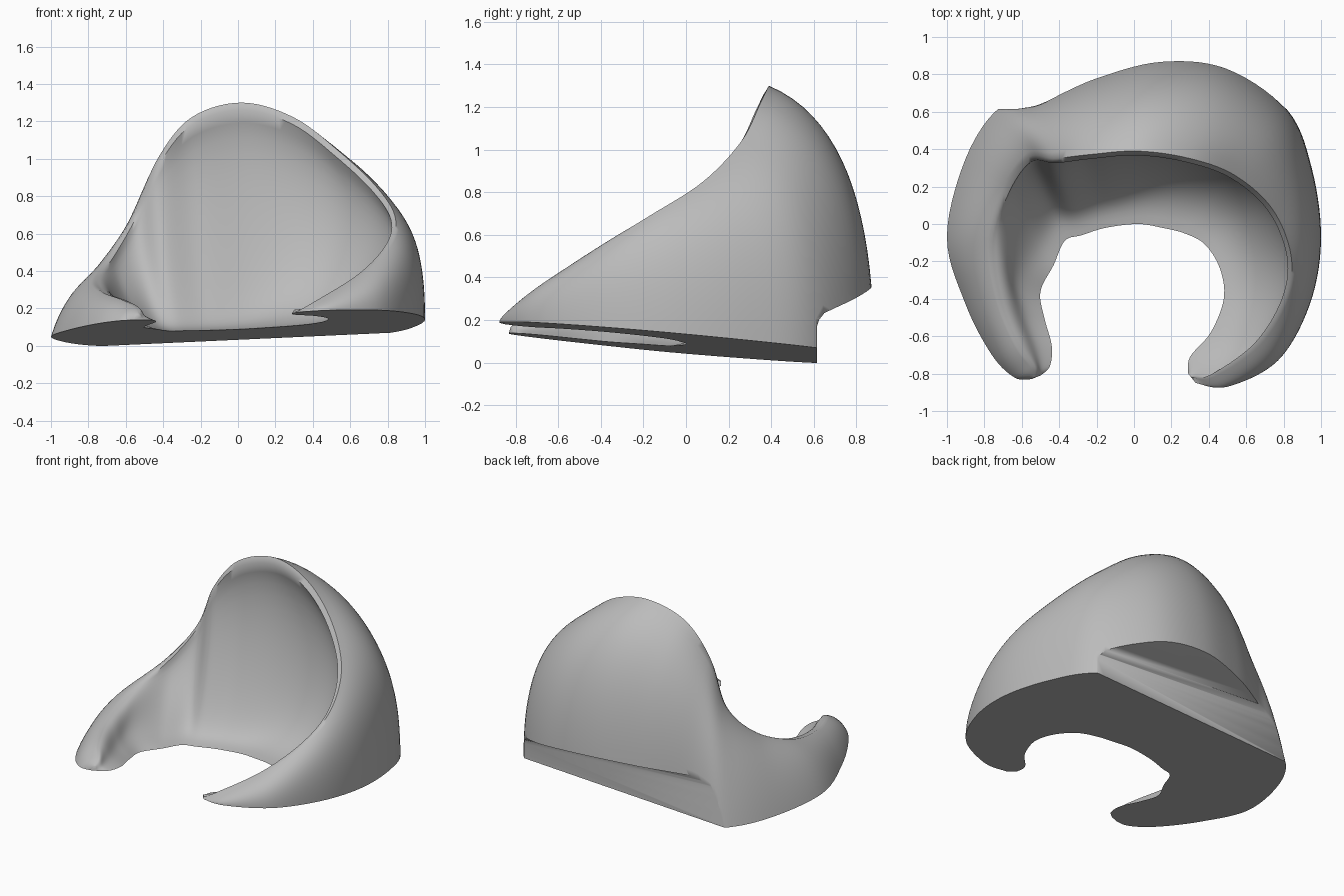
import bpy, bmesh
from mathutils import Vector

cube = bpy.data.objects.get("Cube")
if cube:
    bpy.data.objects.remove(cube, do_unlink=True)

STEPS = 7      # columns between neighbouring stations
ROWS = 20      # points up each wall

# Matching stations running from the left tip, around the back, to the right tip
OUTER = [(.33, -.85), (.5, -.87), (.77, -.73), (.94, -.43), (1, -.08), (.95, .3),
         (.82, .61), (.5, .84), (.15, .88), (-.2, .79), (-.5, .66), (-.72, .62),
         (-.9, .35), (-1, -.07), (-.9, -.43), (-.76, -.7), (-.64, -.82), (-.55, -.83)]
BORE = [(.29, -.8), (.3, -.71), (.41, -.58), (.48, -.4), (.46, -.24), (.38, -.11),
        (.27, -.05), (.15, -.02), (.02, 0), (-.15, -.02), (-.28, -.06), (-.37, -.09),
        (-.43, -.22), (-.5, -.36), (-.48, -.5), (-.44, -.65), (-.45, -.76), (-.5, -.81)]
RIM = [(.31, -.82, .18), (.42, -.81, .24), (.66, -.64, .39), (.81, -.4, .55),
       (.84, -.17, .69), (.74, .08, .85), (.54, .26, 1.04), (.3, .35, 1.22),
       (.02, .39, 1.3), (-.25, .37, 1.22), (-.43, .35, 1), (-.56, .36, .7),
       (-.68, .2, .49), (-.77, -.08, .36), (-.73, -.4, .29), (-.63, -.65, .25),
       (-.55, -.76, .21), (-.53, -.82, .17)]


def spline(points):
    """Smooth path through the stations."""
    pts = [Vector(p) for p in points]
    pts = [pts[0]] + pts + [pts[-1]]
    path = []
    for a, b, c, d in zip(pts, pts[1:], pts[2:], pts[3:]):
        for s in range(STEPS):
            t = s / STEPS
            path.append(b + (c - a) * (t / 2)
                        + (a - b * 2.5 + c * 2 - d / 2) * t * t
                        + (b * 1.5 - a / 2 - c * 1.5 + d / 2) * t ** 3)
    return path + [pts[-1]]


def ramp(value, start, end):
    """Smooth change from 0 to 1 between two stations."""
    t = min(max((value - start) / (end - start), 0), 1)
    return t * t * (3 - 2 * t)


def on_base(p):
    """Lift a plan point onto the tilted base plane."""
    return Vector((p.x, p.y, .088 + .046 * p.x - .091 * p.y))


def bezier(*controls):
    """Curve through any number of control points."""
    curve = []
    for i in range(ROWS + 1):
        pts = list(controls)
        while len(pts) > 1:
            pts = [a.lerp(b, i / ROWS) for a, b in zip(pts, pts[1:])]
        curve.append(pts[0])
    return curve


def raised(a, b, f, z):
    """Point part way from a to b, at height z."""
    p = a + (b - a) * f
    p.z = z
    return p


def section(out, bore, rim, station):
    """Closed wall section: outer face up to the rim, then inner face down."""
    out, bore = on_base(out), on_base(bore)
    h = rim.z - out.z
    arm = ramp(station, 11.9, 13.3)       # solid rounded arm instead of cup
    right = ramp(station, 6, 9)           # tighter fillet at the cup floor
    flare = ramp(station, 9, 10.5)        # wall without undercut
    lean = ramp(station, 9.5, 11.3)       # outer face sloping inwards
    outer = bezier(out, raised(out, rim, .2 * lean, out.z + .47 * h),
                   raised(rim, out, .8 - .3 * lean, out.z + .87 * h), rim)
    lip = raised(rim, bore, .06, rim.z - .03 * h)
    cupped = (raised(bore, out, .35 - .13 * right, bore.z + .03),
              raised(rim, out, .28 - .38 * flare, rim.z - .28 * h))
    rounded = (raised(bore, out, .3, bore.z + .3 * h),
               raised(rim, bore, .4, rim.z - .05 * h))
    low, high = (c.lerp(r, arm) for c, r in zip(cupped, rounded))
    corner = low.lerp(high, .35 * (1 - right))
    inner = bezier(bore, low, corner, high, lip)
    return outer + inner[::-1]


def make_object(name, bm):
    bmesh.ops.recalc_face_normals(bm, faces=bm.faces)
    mesh = bpy.data.meshes.new(name)
    bm.to_mesh(mesh)
    bm.free()
    obj = bpy.data.objects.new(name, mesh)
    bpy.context.collection.objects.link(obj)
    return obj


def skin(bm, loops):
    """Join a row of closed loops and cap both ends."""
    rings = [[bm.verts.new(p) for p in loop] for loop in loops]
    for a, b in zip(rings, rings[1:]):
        for i in range(len(a)):
            j = (i + 1) % len(a)
            bm.faces.new((a[i], a[j], b[j], b[i]))
    bm.faces.new(rings[0])
    bm.faces.new(rings[-1])


# Hollow cup wall, turning into a rounded arm on the right
columns = zip(spline(OUTER), spline(BORE), spline(RIM))
bm = bmesh.new()
skin(bm, [section(o.to_3d(), b.to_3d(), r, i / STEPS)
          for i, (o, b, r) in enumerate(columns)])
cup = make_object("cup_shell", bm)

# Flat recess under the back overhang
recess = [(.615, -.2), (.615, .22), (.625, .25), (.65, .28), (.7, .3), (.78, .33),
          (.87, .37), (1.1, .46), (1.1, -.2)]
bm = bmesh.new()
skin(bm, [[Vector((x, y, z - .06 * x)) for y, z in recess] for x in (-1.2, 1.2)])
cutter = make_object("recess_cutter", bm)
cutter.hide_render = True
cut = cup.modifiers.new("back_recess", "BOOLEAN")
cut.operation = "DIFFERENCE"
cut.solver = "EXACT"
cut.object = cutter
bpy.context.view_layer.objects.active = cup
cup.select_set(True)
bpy.ops.object.modifier_apply(modifier=cut.name)
bpy.data.objects.remove(cutter, do_unlink=True)

# Single grey material and smooth shading
grey = bpy.data.materials.new("plain_grey")
grey.use_nodes = True
colour = (.5, .5, .5, 1)
grey.diffuse_color = colour
grey.node_tree.nodes["Principled BSDF"].inputs["Base Color"].default_value = colour
cup.data.materials.clear()
cup.data.materials.append(grey)
bpy.ops.object.shade_smooth_by_angle(angle=1.05)
